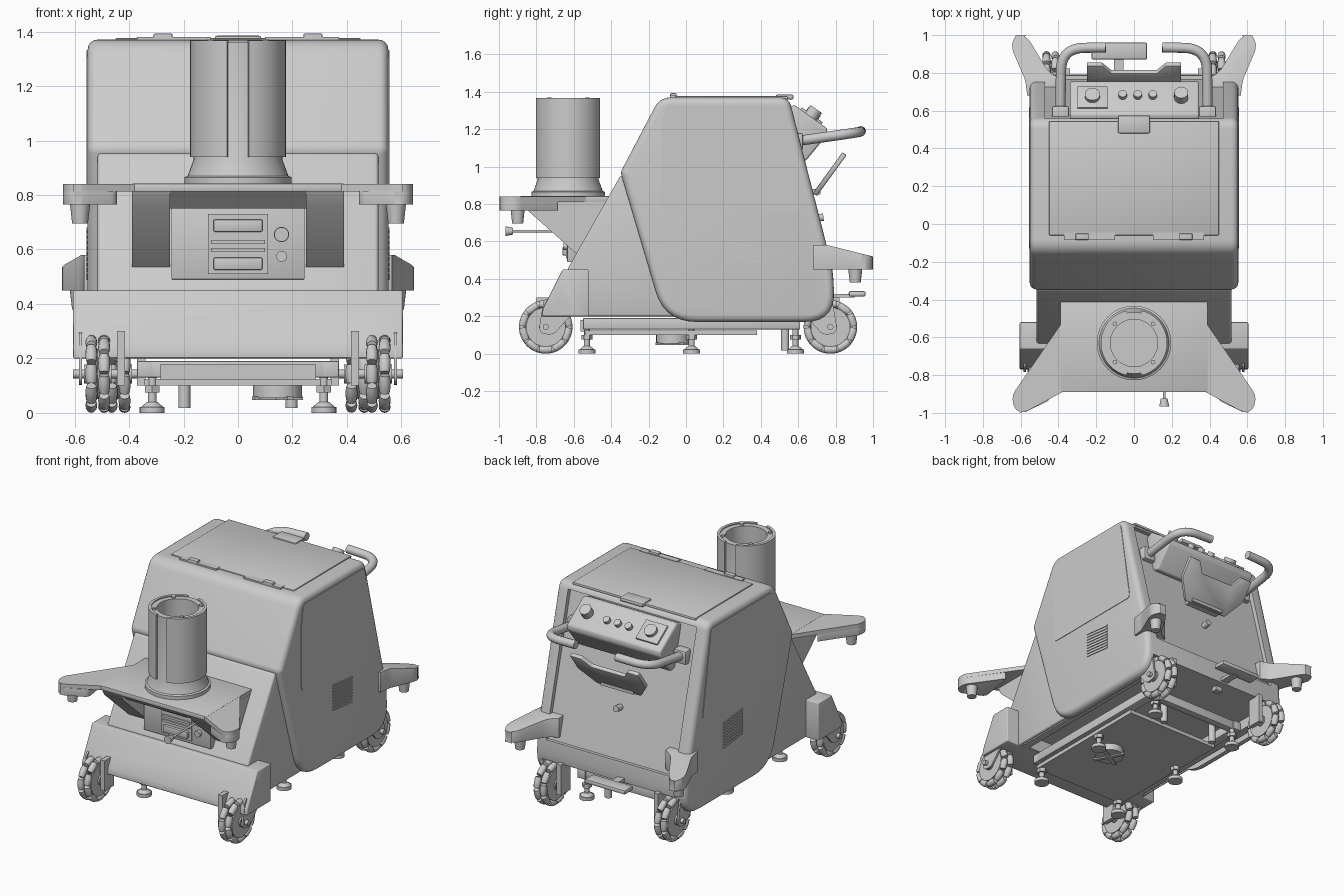
import bpy, bmesh
from math import sin, cos, pi, radians, sqrt, atan2
from mathutils import Vector, Matrix

if "Cube" in bpy.data.objects:
    bpy.data.objects.remove(bpy.data.objects["Cube"])

def add_mesh(name, bm, bevel=0, segs=3):
    bmesh.ops.recalc_face_normals(bm, faces=bm.faces)
    me = bpy.data.meshes.new(name)
    bm.to_mesh(me)
    bm.free()
    ob = bpy.data.objects.new(name, me)
    bpy.context.collection.objects.link(ob)
    if bevel:
        m = ob.modifiers.new("bevel", 'BEVEL')
        m.width, m.segments, m.limit_method, m.angle_limit = bevel, segs, 'ANGLE', radians(35)
    return ob

def rounded(pts, n=7):
    """Round corners; the last number of each point is the corner cut distance."""
    out = []
    for i, p in enumerate(pts):
        c, r = Vector(p[:-1]), p[-1]
        if not r:
            out.append(tuple(c))
            continue
        a = c + (Vector(pts[i - 1][:-1]) - c).normalized() * r
        b = c + (Vector(pts[(i + 1) % len(pts)][:-1]) - c).normalized() * r
        for k in range(n + 1):
            t = k / n
            out.append(tuple(a * (1 - t) ** 2 + c * 2 * t * (1 - t) + b * t * t))
    return out

def prism(name, pts, axis, a, b, bevel=0, segs=3, mat=None):
    """Extrude a (y,z) outline along x, or an (x,y) outline along z."""
    bm = bmesh.new()
    place = (lambda p, h: (h, p[0], p[1])) if axis == 'x' else (lambda p, h: (p[0], p[1], h))
    f = bm.faces.new([bm.verts.new(place(p, a)) for p in pts])
    g = bmesh.ops.extrude_face_region(bm, geom=[f])
    d = Vector(place((0, 0), b - a))
    bmesh.ops.translate(bm, vec=d, verts=[v for v in g['geom'] if isinstance(v, bmesh.types.BMVert)])
    if mat:
        bm.transform(mat)
    return add_mesh(name, bm, bevel, segs)

def box(name, lo, hi, bevel=0, mat=None):
    return prism(name, [(lo[0], lo[1]), (hi[0], lo[1]), (hi[0], hi[1]), (lo[0], hi[1])],
                 'z', lo[2], hi[2], bevel, 2, mat)

def rod(name, a, b, r1, r2=None, n=24):
    a, b = Vector(a), Vector(b)
    bm = bmesh.new()
    bmesh.ops.create_cone(bm, cap_ends=True, segments=n, radius1=r1, radius2=r1 if r2 is None else r2,
                          depth=(b - a).length)
    bm.transform(Matrix.Translation((a + b) / 2) @ (b - a).to_track_quat('Z', 'Y').to_matrix().to_4x4())
    return add_mesh(name, bm)

def spin(bm, profile, mat, n):
    """Revolve an (r, z) profile about local z."""
    vs = [bm.verts.new((r, 0, z)) for r, z in profile]
    es = [bm.edges.new(e) for e in zip(vs, vs[1:])]
    g = bmesh.ops.spin(bm, geom=vs + es, cent=(0, 0, 0), axis=(0, 0, 1), angle=2 * pi, steps=n, use_merge=True)
    new = set(vs) | {v for f in bm.faces if not f.tag for v in f.verts}
    for f in bm.faces:
        f.tag = True
    bmesh.ops.transform(bm, matrix=mat, verts=list(new))

def cut(ob, cutter):
    m = ob.modifiers.new("cut", 'BOOLEAN')
    m.operation, m.object, m.solver = 'DIFFERENCE', cutter, 'EXACT'
    cutter.hide_render = True
    if cutter not in cutters:
        cutters.append(cutter)

cutters = []

# main housing, open underneath, with an inset rear panel
side = rounded([(-.14, 1.37, .06), (.55, 1.37, .05), (.785, .45, .06), (.80, .17, .17),
                (-.113, .17, .17), (-.35, .97, .02)])
housing = prism("housing", side, 'x', -.552, .552, .035, 4)
cavity = box("cavity_cutter", (-.5, -.5, -.1), (.5, 1.1, .29))
cut(housing, cavity)
cut(housing, prism("rear_cutter", [(.53, 1.33), (.765, .42), (1, .42), (1, 1.33)], 'x', -.47, .47))
lower = prism("lower_front_body", [(-.3, .97), (-.352, .95), (-.635, .45), (-.54, .2), (.1, .2), (.1, .9)],
              'x', -.515, .515, .012)
cut(lower, cavity)

# lid, hinges and latch
box("top_lid", (-.45, -.06, 1.36), (.45, .545, 1.377), .006)
for s in (-1, 1):
    box("hinge_strip", (s * .10, -.085, 1.365), (s * .37, -.045, 1.38))
    box("hinge_knuckle", (s * .24, -.085, 1.37), (s * .31, -.05, 1.393), .006)
box("lid_latch", (-.085, .48, 1.36), (.085, .575, 1.385), .008)

# side doors and vents
for s in (-1, 1):
    prism("side_door", rounded([(-.11, 1.33, .03), (.53, 1.33, .03), (.62, .76, .03), (-.13, .76, .04),
          (-.13, 1.2, 0)]), 'x', s * .54, s * .5555)
    for i in range(9):
        z = .68 - i * .02
        prism("vent_slat", [(.2, z), (.4, z - .022), (.4, z - .032), (.2, z - .01)], 'x', s * .545, s * .557)

# front bumper with wheel arches
bumper = prism("front_bumper", [(-.66, .45), (-.52, .45), (-.52, .2), (-.77, .2), (-.765, .24)], 'x', -.605, .605, .006)
for s in (-1, 1):
    cut(bumper, rod("arch_cutter", (s * .455, -.75, .145), (s * .65, -.75, .145), .17, n=40))

# front table, wings and gussets
box("table_plate", (-.39, -.89, .812), (.39, -.36, .842), .005)
for s in (-1, 1):
    tip = [(.645, -.905, .03), (.635, -1.0, .06), (.575, -.995, .03)]
    wing = lambda pts: [(s * x, y) for x, y in rounded(pts)]
    prism("wing", wing([(.38, -.52, 0)] + tip + [(.38, -.89, 0)]), 'z', .812, .84)
    prism("wing_pod", wing([(.48, -.67, .03)] + tip + [(.44, -.93, .03)]), 'z', .765, .815, .006)
    rod("front_sensor", (s * .58, -.90, .695), (s * .58, -.90, .767), .029, .037)
    prism("table_gusset", [(-.87, .815), (-.84, .76), (-.57, .52), (-.45, .52), (-.40, .815)], 'x', s * .25, s * .39)
prism("table_under_rib", [(-.87, .815), (-.80, .75), (-.48, .75), (-.4, .815)], 'x', -.25, .25)

# connector panel
box("connector_box", (-.245, -.635, .49), (.245, -.45, .755), .004)
box("connector_plate", (-.11, -.642, .51), (.11, -.6, .73))
for z in (.525, .665):
    box("connector", (-.09, -.66, z), (.09, -.63, z + .045), .005)
for z in (.59, .62):
    box("connector_bar", (-.10, -.65, z), (.10, -.63, z + .015))
for z, r in ((.655, .028), (.575, .02)):
    rod("socket", (.16, -.655, z), (.16, -.63, z), r)
rod("plunger_stem", (.16, -.95, .655), (.16, -.64, .655), .007)
rod("plunger_knob", (.16, -.965, .655), (.16, -.925, .655), .026, .018)

# hollow pedestal with clip-on shells
bm = bmesh.new()
spin(bm, [(0, .84), (.197, .84), (.197, .865), (.185, .87), (.163, .93), (.163, 1.36), (.125, 1.36),
          (.125, 1.0), (0, 1.0)], Matrix.Translation((0, -.63, 0)), 48)
bmesh.ops.remove_doubles(bm, verts=bm.verts, dist=.0001)
add_mesh("pedestal", bm)
for s in (-1, 1):
    arc = [radians(-77 + 154 * i / 20) for i in range(21)]
    prism("pedestal_shell", [(s * .176 * cos(a), -.63 + .176 * sin(a)) for a in arc] +
          [(s * .158 * cos(a), -.63 + .158 * sin(a)) for a in arc[::-1]], 'z', .94, 1.367)
for i in range(4):
    a = pi / 4 + i * pi / 2
    x, y = .143 * cos(a), -.63 + .143 * sin(a)
    rod("rim_screw", (x, y, 1.35), (x, y, 1.37), .012, n=12)

# rear control panel
prism("control_panel", [(.53, 1.31), (.58, 1.33), (.755, 1.205), (.755, 1.17), (.64, 1.03), (.56, 1.05)],
      'x', -.34, .345, .012)
def on_panel(x, t):
    return Matrix.Translation((x, .58 + .175 * t, 1.33 - .125 * t)) @ Matrix.Rotation(-atan2(125, 175), 4, 'X')
def button(name, x, t, r, h):
    m = on_panel(x, t)
    rod(name, m @ Vector((0, 0, -.01)), m @ Vector((0, 0, h)), r)
button("stop_collar", .25, .5, .03, .025)
button("stop_button", .25, .5, .037, .05)
for x in (-.06, .02, .10):
    button("push_button", x, .55, .022, .025)
box("main_switch_plate", (-.08, -.07, -.01), (.08, .07, .012), .005, on_panel(-.22, .5))
button("main_switch_knob", -.22, .5, .04, .035)

# push handles
for s in (-1, 1):
    cu = bpy.data.curves.new("push_handle", 'CURVE')
    cu.dimensions, cu.bevel_depth, cu.bevel_resolution, cu.use_fill_caps = '3D', .027, 4, True
    pts = rounded([(s * .39, .58, 1.135, 0), (s * .385, .93, 1.185, .12), (s * .15, .935, 1.19, 0)], 10)
    sp = cu.splines.new('POLY')
    sp.points.add(len(pts) - 1)
    for q, p in zip(sp.points, pts):
        q.co = (*p, 1)
    bpy.context.collection.objects.link(bpy.data.objects.new("push_handle", cu))
    box("handle_mount", (s * .345, .55, 1.09), (s * .435, .625, 1.18), .01)

# tilted tray with notched top
half = [(.16, 0), (.25, .13), (.25, .27), (.17, .27), (.12, .20)]
prism("tray", half + [(-x, u) for x, u in half[::-1]], 'z', -.012, .015, .006, 2,
      Matrix.Translation((0, .69, .85)) @ Matrix.Rotation(atan2(.22, .16), 4, 'X'))
box("tray_bracket", (-.12, .62, .85), (.12, .72, .88))
rod("rear_lock", (0, .66, .72), (0, .735, .73), .02)

# rear corner bumpers
for s in (-1, 1):
    arm = prism("rear_bumper_arm", [(s * x, y) for x, y in rounded([(.39, .68, 0), (.565, .68, 0), (.575, .76, .03),
                (.648, .93, .03), (.635, 1.0, .06), (.57, 1.0, .05), (.45, .80, .04), (.39, .77, 0)])],
                'z', .45, .58, .012)
    for v in arm.data.vertices:
        if v.co.z > .5:
            v.co.z -= max(0, v.co.y - .76) * .25
    rod("rear_sensor", (s * .58, .905, .38), (s * .58, .905, .455), .029, .038)

# foot pedal
box("pedal", (-.225, .87, .305), (.07, .96, .335), .01)
box("pedal_arm", (-.105, .55, .30), (-.055, .9, .32))
box("pedal_post", (-.105, .70, .26), (-.055, .74, .38))

# chassis frame, belly plate and scanner
for s in (-1, 1):
    box("frame_rail", (s * .31, -.55, .13), (s * .37, .61, .19), .004)
    box("frame_upper_rail", (s * .44, -.5, .2), (s * .49, .62, .27))
for y in (-.55, 0, .55):
    box("frame_cross_tube", (-.37, y, .13), (.37, y + .05, .19), .004)
box("frame_front_bar", (-.285, -.565, .12), (.285, -.53, .18))
box("belly_plate", (-.345, -.54, .10), (.345, .38, .125))
rod("scanner_ring", (.145, -.07, .055), (.145, -.07, .10), .09)
for a in (.5, .5 + pi / 2):
    box("scanner_guard", (-.1, -.012, .047), (.1, .012, .06), 0,
        Matrix.Translation((.145, -.07, 0)) @ Matrix.Rotation(a, 4, 'Z'))

# levelling feet and posts
for s in (-1, 1):
    for y in (-.53, .03, .585):
        rod("foot_pad", (s * .315, y, .0), (s * .315, y, .022), .046)
        rod("foot_cone", (s * .315, y, .022), (s * .315, y, .04), .04, .02)
        rod("foot_stem", (s * .315, y, .03), (s * .315, y, .14), .016)
        rod("foot_nut", (s * .315, y, .075), (s * .315, y, .1), .03, n=6)
    rod("guide_post", (s * .197, .53, .018), (s * .197, .53, .15), .022)

# omni wheels: two staggered rings of barrel rollers
def omni_wheel(name, x, y):
    bm = bmesh.new()
    R, rc, L = .143, .121, .034
    barrel = [(0, -L)] + [(sqrt(R * R - t * t) - rc, t) for t in (-L, -L * .5, 0, L * .5, L)] + [(0, L)]
    for row in (-1, 1):
        for k in range(10):
            turn = Matrix.Rotation((k + (row > 0) * .5) * pi / 5, 4, 'X')
            spin(bm, barrel, turn @ Matrix.Translation((row * .0235, rc, 0)), 12)
    hub = [(0, -.05), (.035, -.05), (.035, -.04), (.105, -.04), (.105, -.012), (.09, 0), (.105, .012),
           (.105, .04), (.035, .04), (.035, .05), (0, .05)]
    spin(bm, hub, Matrix.Rotation(pi / 2, 4, 'Y'), 30)
    bm.transform(Matrix.Translation((x, y, R)))
    bmesh.ops.remove_doubles(bm, verts=bm.verts, dist=.00005)
    add_mesh(name, bm)

for s in (-1, 1):
    for end, y, x in (("front", -.75, .515), ("rear", .772, .44)):
        d = 1 if y > 0 else -1
        omni_wheel(end + "_wheel", s * x, y)
        prism(end + "_wheel_bracket", rounded([(y - d * .13, .2, 0), (y - d * .09, .31, 0), (y + d * .01, .29, .02),
              (y + d * .04, .11, .04), (y - d * .04, .10, .03)]), 'x', s * (x + .057), s * (x + .069))
        rod(end + "_axle", (s * (x - .1), y, .143), (s * (x + .09), y, .143), .016)
        box(end + "_axle_mount", (s * (x - .1), y - .05, .10), (s * (x - .07), y + .05, .3))

# apply modifiers, remove cutters, shade
bpy.ops.object.select_all(action='SELECT')
bpy.context.view_layer.objects.active = housing
bpy.ops.object.convert(target='MESH')
for c in cutters:
    bpy.data.objects.remove(c)
bpy.ops.object.shade_smooth_by_angle(angle=radians(32))
